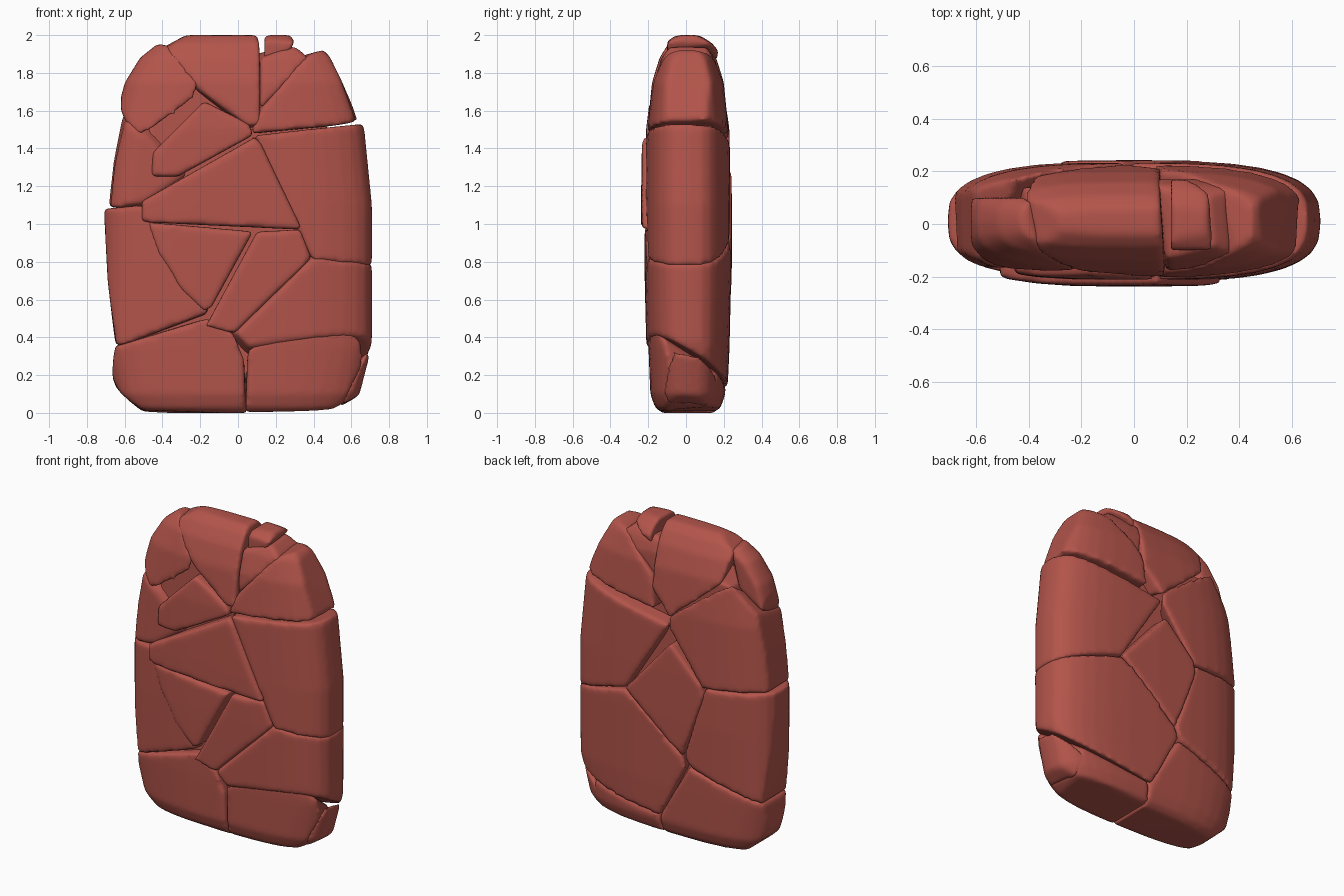
import bpy
import bmesh
from math import cos, sin, tau, copysign
from mathutils import Vector

if "Cube" in bpy.data.objects:
    bpy.data.objects.remove(bpy.data.objects["Cube"], do_unlink=True)

clay = bpy.data.materials.new("red clay stone")
clay.use_nodes = True
clay.diffuse_color = (0.45, 0.09, 0.07, 1)
shader = next(n for n in clay.node_tree.nodes if n.type == "BSDF_PRINCIPLED")
shader.inputs["Base Color"].default_value = clay.diffuse_color
shader.inputs["Roughness"].default_value = 0.8

# Rounded slab that all the stones are split from: height, half width, half depth
RINGS = [(0, .53, .14), (.03, .59, .175), (.1, .645, .2), (.35, .71, .21),
         (.8, .71, .22), (1.1, .71, .22), (1.5, .67, .215), (1.75, .6, .19),
         (1.88, .52, .15), (1.96, .42, .1), (2.0, .3, .05)]
SEGMENTS = 32
SQUARENESS = 0.67
FRONT, BACK = -0.21, 0.21


def soften(c):
    return copysign(abs(c) ** SQUARENESS, c)


def slab(depth_scale):
    bm = bmesh.new()
    loops = []
    for z, w, d in RINGS:
        angles = [tau * i / SEGMENTS for i in range(SEGMENTS)]
        loops.append([bm.verts.new((w * soften(cos(a)),
                                    d * depth_scale * soften(sin(a)) + .01, z))
                      for a in angles])
    for low, high in zip(loops, loops[1:]):
        for i in range(SEGMENTS):
            j = (i + 1) % SEGMENTS
            bm.faces.new((low[i], low[j], high[j], high[i]))
    bm.faces.new(loops[0][::-1])
    bm.faces.new(loops[-1])
    return bm


def cutting_planes(front, back, y0, y1):
    """Outward planes of the hull joining a front and a back outline."""
    hull = bmesh.new()
    for outline, y in ((front, y0), (back, y1)):
        for x, z in outline:
            hull.verts.new((x / 100, y, z / 100))
    bmesh.ops.convex_hull(hull, input=hull.verts[:])
    middle = sum((v.co for v in hull.verts), Vector()) / len(hull.verts)
    planes = {}
    for f in hull.faces:
        n = f.normal.copy()
        point = f.calc_center_median()
        # The slab itself closes stones that reach its front or back
        outer_cap = abs(n.y) > .95 and abs(point.y) > .2
        if f.calc_area() < 1e-6 or outer_cap:
            continue
        if n.dot(point - middle) < 0:
            n.negate()
        planes[tuple(round(c, 3) for c in n)] = (point, n)
    hull.free()
    return planes.values()


def stone(name, front, back=None, y0=FRONT, y1=BACK, depth=1.0):
    """Split one stone out of the slab; outlines are (x, z) in hundredths."""
    bm = slab(depth)
    for point, normal in cutting_planes(front, back or front, y0, y1):
        bmesh.ops.bisect_plane(bm, geom=bm.verts[:] + bm.edges[:] + bm.faces[:],
                               dist=1e-5, plane_co=point, plane_no=normal,
                               clear_outer=True)
        rim = [e for e in bm.edges if e.is_boundary]
        if rim:
            bmesh.ops.holes_fill(bm, edges=rim, sides=0)
    bmesh.ops.recalc_face_normals(bm, faces=bm.faces[:])
    mesh = bpy.data.meshes.new(name)
    bm.to_mesh(mesh)
    bm.free()
    mesh.materials.append(clay)
    obj = bpy.data.objects.new(name, mesh)
    bpy.context.collection.objects.link(obj)
    # Worn, rounded edges
    remesh = obj.modifiers.new("even mesh", "REMESH")
    remesh.mode = "VOXEL"
    remesh.voxel_size = 0.014
    remesh.use_smooth_shade = True
    worn = obj.modifiers.new("worn edges", "SMOOTH")
    worn.factor = 0.5
    worn.iterations = 9


def front_stone(name, outline, depth=1.0):
    stone(name, outline, y1=0.03, depth=depth)


def back_stone(name, outline, depth=1.0):
    stone(name, outline, y0=-0.03, depth=depth)


# Hidden packing behind the joints
stone("inner_core", [(-50, 18), (20, 18), (52, 45), (55, 145), (30, 165), (-10, 178), (-42, 172), (-52, 130)],
      y0=-0.13, y1=0.14)

# Crown stones
stone("top_left_stone",
      [(-34, 195), (-46, 198), (-57, 187), (-62, 160), (-57, 149), (-50, 144), (-20, 166), (-18, 172)],
      [(-40, 194), (-47, 196), (-62, 175), (-62, 160), (-46, 170)], y1=0.1, depth=.98)
stone("top_middle_stone",
      [(-35, 194), (-20, 199), (12, 206), (12, 153), (6, 152), (-19, 171)],
      [(-44, 192), (-39, 174), (-3, 145), (10, 160), (9, 206), (-20, 206)])
stone("top_chip", [(14, 206), (25, 206), (30, 197), (28, 192), (14, 185)],
      [(14, 206), (25, 206), (29, 196), (14, 187)], y0=-0.1, y1=0.17, depth=1.3)
stone("top_sliver", [(13, 187), (31, 194), (38, 188), (12, 160)],
      [(8, 190), (28, 194), (36, 188), (9, 165)], y1=0.17, depth=.95)
stone("top_right_stone",
      [(7, 148), (12, 160), (36, 187), (44, 192), (50, 187), (61, 156), (59, 153)],
      [(8, 147), (10, 168), (30, 188), (46, 192), (64, 155)])

# Upper wall stones
stone("right_block",
      [(9, 147), (72, 154), (75, 77), (40, 81), (35, 95)],
      [(72, 153), (-3, 140), (28, 91), (75, 78)], depth=1.03)
stone("upper_left_stone",
      [(-60, 152), (-48, 146), (-30, 125), (-50, 111), (-67, 109), (-65, 130)],
      [(-4, 138), (-28, 105), (-69, 109), (-66, 135), (-61, 160), (-43, 178), (-4, 145)],
      y0=-0.165, depth=1.03)
front_stone("upper_centre_stone",
            [(-18, 165), (6, 153), (8, 147), (-32, 125), (-46, 125), (-45, 138)], 1.03)
front_stone("centre_stone", [(-51, 112), (9, 146), (12, 143), (34, 97), (-51, 101)], 1.13)

# Middle stones
stone("left_block",
      [(-71, 108), (-50, 110), (-48, 101), (-16, 53), (-64, 35), (-69, 70)],
      [(-29, 105), (-71, 108), (-69, 70), (-65, 36), (-19, 50), (-14, 57)], depth=1.01)
front_stone("triangle_stone",
            [(-48, 101), (8, 96), (-14, 56), (-18, 54), (-30, 65), (-42, 84)], 1.05)
front_stone("diagonal_stone", [(10, 96), (33, 97), (39, 82), (-2, 42), (-17, 46)], 1.05)
back_stone("back_diamond",
           [(-5, 129), (-27, 107), (-29, 100), (-13, 57), (28, 91)], 1.06)

# Base stones
stone("lower_right_stone",
      [(40, 82), (75, 77), (75, 47), (60, 48), (30, 43), (6, 35), (-1, 42)],
      [(75, 78), (28, 90), (-13, 57), (-15, 50), (4, 13), (66, 22)], depth=1.05)
stone("bottom_left_stone",
      [(-65, 35), (-16, 50), (-2, 42), (3, 30), (4, 0), (-50, 2), (-61, 9), (-67, 22)],
      [(-17, 50), (-65, 36), (-66, 15), (-50, 0), (5, 0), (5, 12)], depth=.98)
stone("bottom_right_stone",
      [(5, 34), (10, 37), (32, 44), (60, 48), (69, 45), (71, 35), (57, 6), (48, 1), (4, 0)],
      [(4, 1), (54, 4), (52, 18), (6, 13)], depth=1.0)
stone("corner_stone",
      [(72, 36), (70, 15), (56, 5), (58, 12)],
      [(72, 30), (70, 12), (54, 3), (50, 15)], y0=-0.12, y1=0.17)
